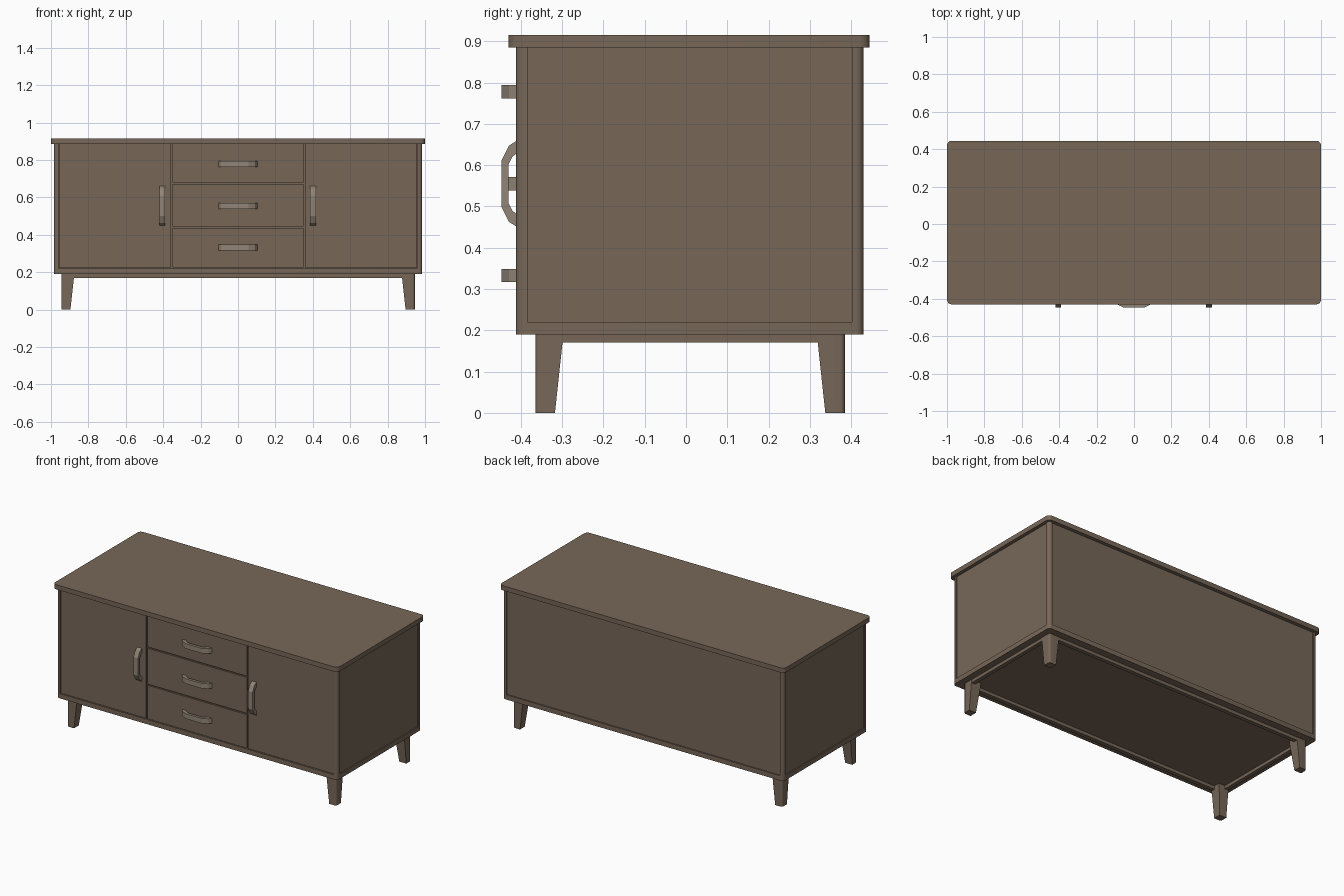
import bpy
import bmesh
from mathutils import Vector

cube = bpy.data.objects.get("Cube")
if cube:
    bpy.data.objects.remove(cube, do_unlink=True)


def material(name, rgb):
    m = bpy.data.materials.new(name)
    m.use_nodes = True
    m.diffuse_color = (*rgb, 1)
    m.node_tree.nodes["Principled BSDF"].inputs["Base Color"].default_value = (*rgb, 1)
    return m


wood = material("brown wood", (0.185, 0.135, 0.097))
metal = material("dull handle metal", (0.29, 0.235, 0.185))
MID_Y = 0.01      # centre of the carcass in depth


def finish(bm, name, mat, smooth=False):
    bmesh.ops.recalc_face_normals(bm, faces=bm.faces)
    mesh = bpy.data.meshes.new(name)
    bm.to_mesh(mesh)
    bm.free()
    mesh.materials.append(mat)
    obj = bpy.data.objects.new(name, mesh)
    bpy.context.collection.objects.link(obj)
    if smooth:
        bpy.ops.object.select_all(action="DESELECT")
        obj.select_set(True)
        bpy.context.view_layer.objects.active = obj
        bpy.ops.object.shade_smooth_by_angle(angle=0.6)
    return obj


def box(name, x, y, z, radius=0, corner=None, foot=None):
    """Box from three ranges; rounds upright edges, optionally only the one facing corner."""
    bm = bmesh.new()
    bmesh.ops.create_cube(bm, size=1)
    for v in bm.verts:
        v.co = Vector([r[0] if c < 0 else r[1] for c, r in zip(v.co, (x, y, z))])
    mid = Vector((sum(x) / 2, sum(y) / 2))
    if foot:
        # taper toward the outer corner
        for v in bm.verts:
            if v.co.z == min(z):
                for i, r in enumerate((x, y)):
                    outer = max(r) if corner[i] > 0 else min(r)
                    v.co[i] = outer + (v.co[i] - outer) * foot
    if radius:
        edges = []
        for e in bm.edges:
            a, b = (v.co for v in e.verts)
            if abs(a.z - b.z) < 0.001:
                continue
            d = max((a, b), key=lambda p: p.z).xy - mid
            if corner is None or (d.x * corner[0] > 0 and d.y * corner[1] > 0):
                edges.append(e)
        bmesh.ops.bevel(bm, geom=edges, offset=radius, segments=4,
                        profile=0.5, affect="EDGES")
    return finish(bm, name, wood, radius > 0)


# Top board and carcass
box("top_board", (-1, 1), (-0.43, 0.445), (0.885, 0.915), 0.025)
box("carcass", (-0.978, 0.978), (-0.4, 0.422), (0.2, 0.89))
box("bottom_rail", (-0.985, 0.985), (-0.412, 0.43), (0.19, 0.22), 0.018)

# Posts, legs and skirt
for sx, side in ((-1, "right"), (1, "left")):
    for sy, end in ((-1, "front"), (1, "back")):
        def span(outer, size, s, mid=0):
            return sorted((mid + s * outer, mid + s * (outer - size)))
        box(f"{end}_{side}_post", span(0.985, 0.025, sx), span(0.421, 0.028, sy, MID_Y - 0.001),
            (0.21, 0.888), 0.018, (sx, sy))
        box(f"{end}_{side}_leg", span(0.945, 0.07, sx), span(0.375, 0.068, sy, MID_Y),
            (0, 0.19), 0.012, (sx, sy), 0.7)
    box(f"{side}_skirt", span(0.943, 0.025, sx), (-0.35, 0.37), (0.17, 0.192))
for sy, end in ((-1, "front"), (1, "back")):
    box(f"{end}_skirt", (-0.93, 0.93), span(0.373, 0.025, sy, MID_Y), (0.17, 0.192))

# Doors and drawers, parted by narrow grooves
FRONT = (-0.409, -0.395)
box("right_door", (-0.957, -0.358), FRONT, (0.224, 0.886))
box("left_door", (0.357, 0.957), FRONT, (0.224, 0.886))
for name, z in (("lower", (0.224, 0.436)), ("middle", (0.444, 0.672)), ("upper", (0.68, 0.886))):
    box(f"{name}_drawer", (-0.35, 0.349), FRONT, z)


# Bow handles
def handle(name, x, z, upright=False):
    outer = [(0.105, 0), (0.092, 0.02), (0.056, 0.038)]
    inner = [(0.074, 0), (0.066, 0.011), (0.047, 0.021)]
    path = [[(s, d) for s, d in p] + [(-s, d) for s, d in reversed(p)] for p in (outer, inner)]
    bm = bmesh.new()
    rings = []
    for o, i in zip(*path):
        ring = []
        for (s, d), w in ((o, -0.016), (o, 0.016), (i, 0.016), (i, -0.016)):
            a, b = (w, s) if upright else (s, w)
            ring.append(bm.verts.new((x + a, -0.409 - d, z + b)))
        rings.append(ring)
    for p, q in zip(rings, rings[1:]):
        for k in range(4):
            bm.faces.new((p[k], p[k - 1], q[k - 1], q[k]))
    bm.faces.new(rings[0])
    bm.faces.new(rings[-1])
    finish(bm, name, metal)


for name, z in (("lower", 0.333), ("middle", 0.555), ("upper", 0.778)):
    handle(f"{name}_drawer_handle", 0, z)
handle("right_door_handle", -0.405, 0.555, True)
handle("left_door_handle", 0.4, 0.555, True)
